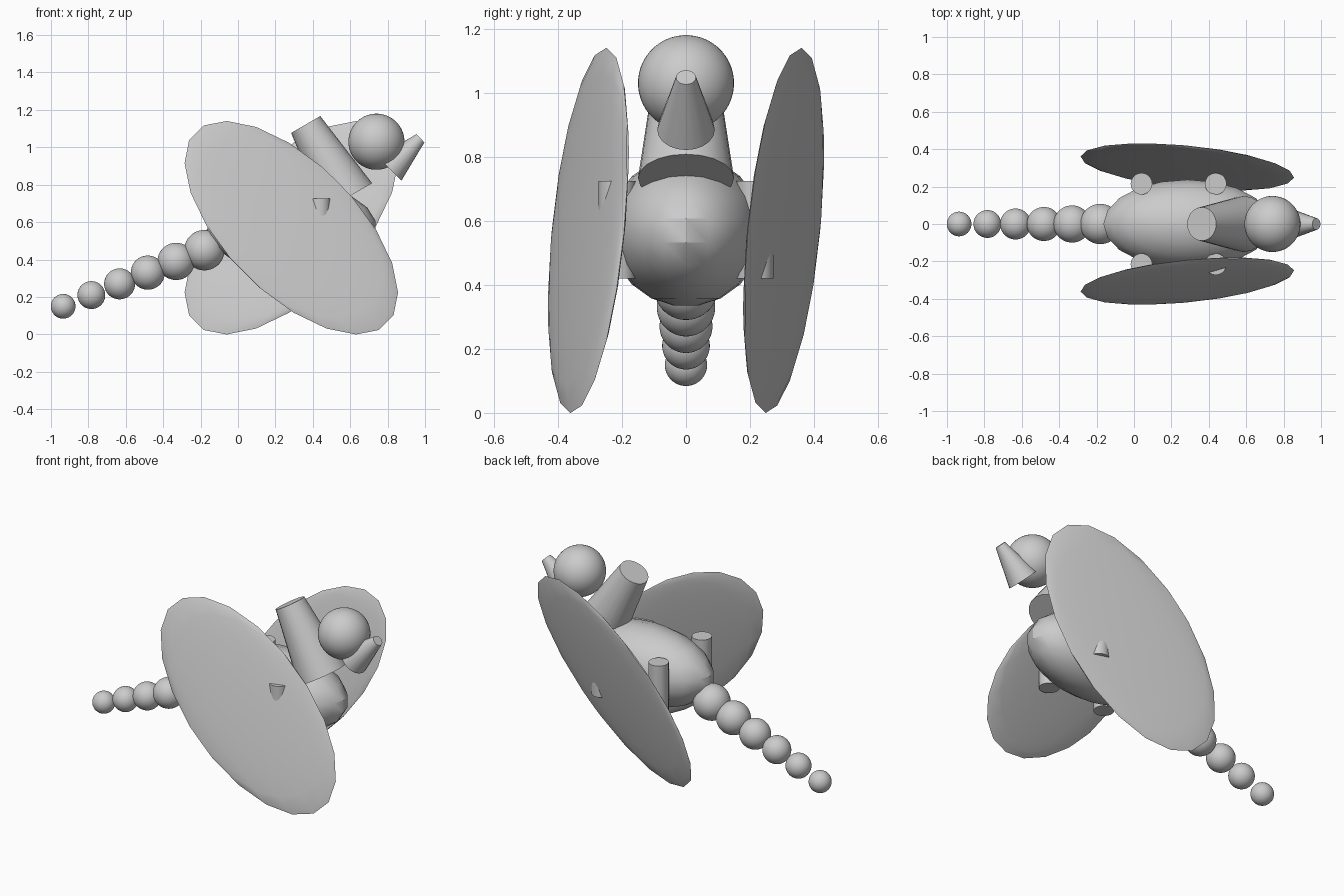
import bpy, bmesh, math
from mathutils import Matrix, Vector

if "Cube" in bpy.data.objects:
    bpy.data.objects.remove(bpy.data.objects["Cube"], do_unlink=True)

grey = bpy.data.materials.new("plain grey")
grey.use_nodes = True
grey.diffuse_color = (0.6, 0.6, 0.6, 1)
grey.node_tree.nodes["Principled BSDF"].inputs["Base Color"].default_value = (0.6, 0.6, 0.6, 1)


def finish(name, bm, matrix):
    """Turn a bmesh into a shaded object with the shared material."""
    bmesh.ops.transform(bm, matrix=matrix, verts=bm.verts)
    bmesh.ops.recalc_face_normals(bm, faces=bm.faces)
    mesh = bpy.data.meshes.new(name)
    bm.to_mesh(mesh)
    bm.free()
    mesh.materials.append(grey)
    obj = bpy.data.objects.new(name, mesh)
    bpy.context.collection.objects.link(obj)
    bpy.ops.object.select_all(action='DESELECT')
    obj.select_set(True)
    bpy.context.view_layer.objects.active = obj
    bpy.ops.object.shade_smooth_by_angle(angle=math.radians(30))
    return obj


def ball(name, centre, radii, sides=48, axes=None):
    """Ellipsoid of stacked rings with small flat poles; axes are its local directions."""
    bm = bmesh.new()
    count = sides // 2
    rings = []
    for i in range(count):
        polar = math.pi * (i + 0.5) / count
        rings.append([bm.verts.new((math.sin(polar) * math.cos(a), math.sin(polar) * math.sin(a),
                                    math.cos(polar)))
                      for a in (math.tau * k / sides for k in range(sides))])
    for upper, lower in zip(rings, rings[1:]):
        for k in range(sides):
            j = (k + 1) % sides
            bm.faces.new((upper[k], lower[k], lower[j], upper[j]))
    bm.faces.new(rings[0])
    bm.faces.new(rings[-1])
    turn = Matrix(axes).transposed().to_4x4() if axes else Matrix()
    return finish(name, bm, Matrix.Translation(centre) @ turn @ Matrix.Diagonal((*radii, 1)))


def cone(name, start, end, r_start, r_end, sides=20):
    """Capped cone or cylinder between two points."""
    start, end = Vector(start), Vector(end)
    axis = end - start
    bm = bmesh.new()
    bmesh.ops.create_cone(bm, cap_ends=True, segments=sides, radius1=r_start, radius2=r_end,
                          depth=axis.length)
    turn = Vector((0, 0, 1)).rotation_difference(axis).to_matrix().to_4x4()
    return finish(name, bm, Matrix.Translation((start + end) / 2) @ turn)


# Body, neck, head and beak
ball("body", (0.286, 0, 0.57), (0.455, 0.24, 0.238), 20)
cone("neck", (0.587, 0, 0.733), (0.362, 0, 1.122), 0.15, 0.09)
ball("head", (0.74, 0, 1.03), (0.15, 0.15, 0.15))
cone("beak", (0.81, 0, 0.885), (0.975, 0, 1.048), 0.09, 0.031)

# Four short legs
for end, x in (("front", 0.437), ("back", 0.04)):
    for side, y in (("left", 0.215), ("right", -0.215)):
        cone(f"{end}_{side}_leg", (x, y, 0.42), (x, y, 0.725), 0.058, 0.058)

# Tail of shrinking balls
for i in range(6):
    r = 0.108 - 0.0084 * i
    ball(f"tail_ball_{i + 1}", (-0.18 - 0.151 * i, 0, 0.45 - 0.06 * i), (r, r, r))

# Two thin wings, tilted in opposite directions
tilt = math.radians(19.5)
for name, y, s in (("right_wing", -0.305, 1), ("left_wing", 0.305, -1)):
    length = Vector((s, 0, -1)).normalized()
    width = Vector((s * math.cos(tilt), math.sqrt(2) * math.sin(tilt), math.cos(tilt))).normalized()
    ball(name, (0.285, y, 0.57), (0.727, 0.025, 0.372), 20, (length, width.cross(length), width))
